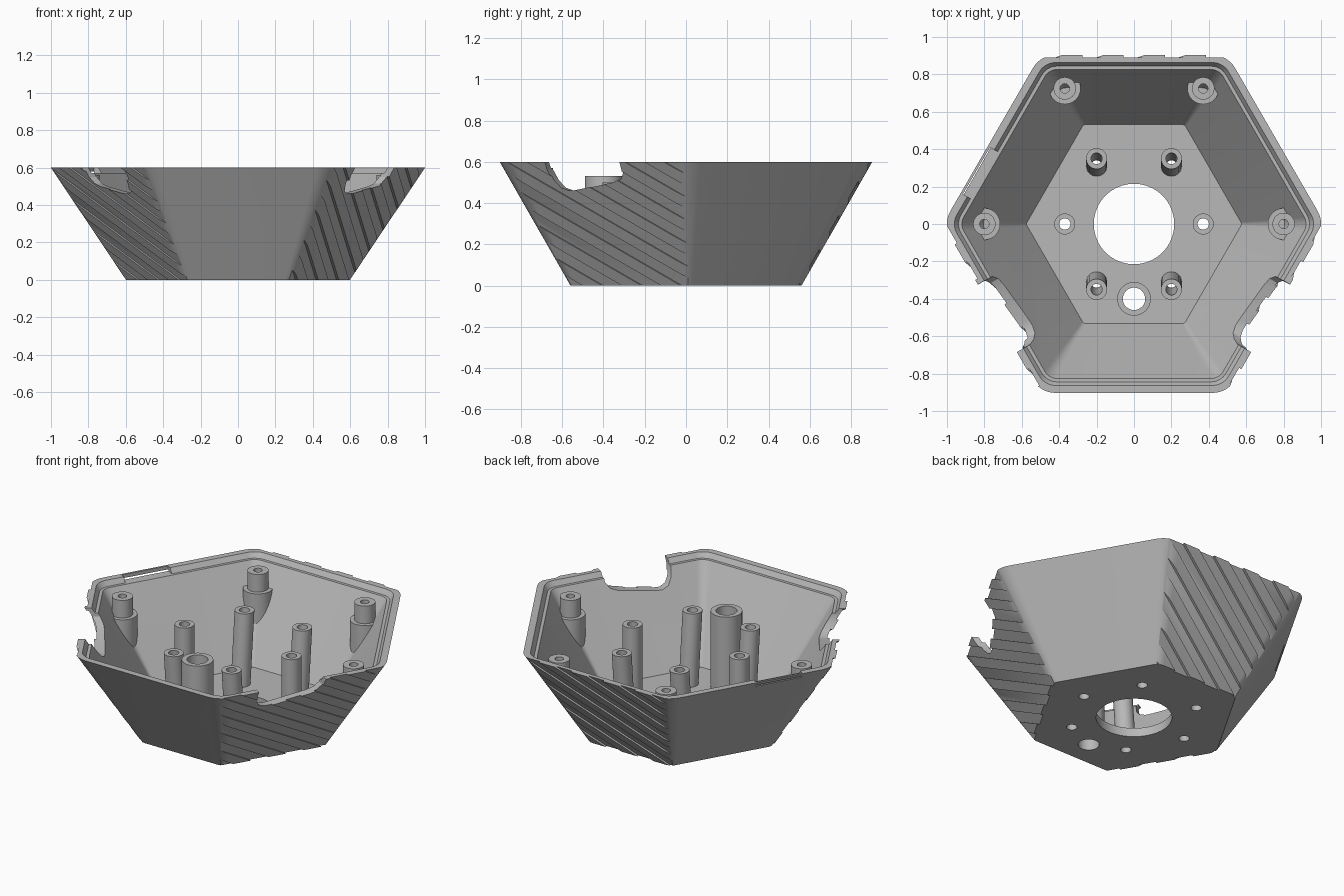
import bpy, bmesh
from math import sin, cos, radians, pi
from mathutils import Vector

if "Cube" in bpy.data.objects:
    bpy.data.objects.remove(bpy.data.objects["Cube"], do_unlink=True)

grey = bpy.data.materials.new("plain grey")
grey.use_nodes = True
grey.diffuse_color = (0.48, 0.48, 0.48, 1)
grey.node_tree.nodes["Principled BSDF"].inputs["Base Color"].default_value = (0.48, 0.48, 0.48, 1)

HEIGHT, FLOOR = 0.6, 0.055
SIDES = [30, 90, 150, 210, 270, 330]


def make(name, bm):
    bmesh.ops.recalc_face_normals(bm, faces=bm.faces[:])
    mesh = bpy.data.meshes.new(name)
    bm.to_mesh(mesh)
    bm.free()
    mesh.materials.append(grey)
    obj = bpy.data.objects.new(name, mesh)
    bpy.context.collection.objects.link(obj)
    return obj


def activate(obj):
    bpy.ops.object.select_all(action='DESELECT')
    obj.select_set(True)
    bpy.context.view_layer.objects.active = obj


def boolean(obj, other, operation='DIFFERENCE', keep=False):
    activate(obj)
    mod = obj.modifiers.new("cut", 'BOOLEAN')
    mod.operation, mod.solver, mod.object = operation, 'EXACT', other
    bpy.ops.object.modifier_apply(modifier=mod.name)
    if not keep:
        bpy.data.objects.remove(other, do_unlink=True)


def smooth(obj):
    activate(obj)
    bpy.ops.object.shade_smooth_by_angle(angle=radians(25))


def apothem(side, z):
    """Distance of a sloping wall from the axis at height z."""
    low, high = (0.56, 0.903) if side in (90, 270) else (0.527, 0.885)
    return low + (high - low) * z / HEIGHT


def ring(bm, inset, z):
    """Rounded hexagon outline at height z."""
    radius = max(0.06 + 0.133 * z - inset, 0.02)
    verts = []
    for side in SIDES:
        a1, a2 = radians(side), radians(side + 60)
        d1 = apothem(side, z) - inset - radius
        d2 = apothem((side + 60) % 360, z) - inset - radius
        det = sin(a2 - a1)
        cx = (d1 * sin(a2) - d2 * sin(a1)) / det
        cy = (d2 * cos(a1) - d1 * cos(a2)) / det
        for i in range(9):
            a = a1 + (a2 - a1) * i / 8
            verts.append(bm.verts.new((cx + radius * cos(a), cy + radius * sin(a), z)))
    return verts


def bridge(bm, lower, upper):
    n = len(lower)
    for i in range(n):
        j = (i + 1) % n
        bm.faces.new((lower[i], lower[j], upper[j], upper[i]))


def shell(name, levels):
    bm = bmesh.new()
    rings = [ring(bm, inset, z) for inset, z in levels]
    for lower, upper in zip(rings, rings[1:]):
        bridge(bm, lower, upper)
    bm.faces.new(rings[0])
    bm.faces.new(rings[-1])
    return make(name, bm)


def prism(bm, side, outline, inner, outer):
    """Block on one wall: outline in (along wall, z), from inner to outer distance."""
    a = radians(side)
    normal, along = Vector((cos(a), sin(a), 0)), Vector((-sin(a), cos(a), 0))
    loops = [[bm.verts.new(normal * dist(z) + along * t + Vector((0, 0, z)))
              for t, z in outline] for dist in (inner, outer)]
    bridge(bm, *loops)
    for loop in loops:
        bm.faces.new(loop)


def revolve(bm, profile, base, top=None, closed=False, segments=32):
    """Turn (radius, z) points about an axis that may lean from base to top."""
    top = top or base
    z0, z1 = min(p[1] for p in profile), max(p[1] for p in profile)
    rings = []
    for r, z in profile:
        c = Vector(base).lerp(Vector(top), (z - z0) / (z1 - z0))
        rings.append([bm.verts.new((c.x + r * cos(2 * pi * i / segments),
                                    c.y + r * sin(2 * pi * i / segments), z))
                      for i in range(segments)])
    for lower, upper in zip(rings, rings[1:]):
        bridge(bm, lower, upper)
    if closed:
        bridge(bm, rings[-1], rings[0])
    else:
        bm.faces.new(rings[0])
        bm.faces.new(rings[-1])


# Tapered hexagonal tray with a stepped rim
tray = shell("tray", [(0, 0), (0, HEIGHT), (0.04, HEIGHT), (0.042, 0.57),
                      (0.06, 0.57), (0.06, FLOOR)])

# Slanted grooves on three alternate walls
SLANT, PITCH, LIMIT = -1.65, 0.22, 0.6
bm = bmesh.new()
for side in (90, 210, 330):
    for n in range(-5, 6):
        left = n * PITCH
        right = left + PITCH / 2
        z_a = max(-0.05, 0.3 + (LIMIT - left) / SLANT)
        z_b = min(0.65, 0.3 + (-LIMIT - left) / SLANT)
        if z_b - z_a < 0.05:
            continue
        outline = [(t + SLANT * (z - 0.3), z) for t, z in
                   ((left, z_a), (right, z_a), (right, z_b), (left, z_b))]
        prism(bm, side, outline, lambda z: apothem(side, z) - 0.014,
              lambda z: apothem(side, z) + 0.06)
boolean(tray, make("groove_cutter", bm))

# Open slots in the two front side walls, and a shallow recess in the rim
SLOT = [(-0.28, 0.65), (-0.28, 0.56), (-0.265, 0.51), (-0.24, 0.475), (-0.2, 0.46),
        (-0.16, 0.462), (0.07, 0.5), (0.11, 0.515), (0.135, 0.55), (0.14, 0.65)]
bm = bmesh.new()
prism(bm, 330, SLOT, lambda z: 0.6, lambda z: 1.1)
prism(bm, 210, [(-t, z) for t, z in SLOT], lambda z: 0.6, lambda z: 1.1)
prism(bm, 150, [(0.03, 0.57), (0.32, 0.57), (0.32, 0.65), (0.03, 0.65)],
      lambda z: 0.8, lambda z: 0.872)
boolean(tray, make("slot_cutter", bm))

# Floor openings
POSTS = {"left_post": ((0.37, 0), (0.37, 0)), "right_post": ((-0.37, 0), (-0.37, 0))}
for x, x_name in ((0.2, "left"), (-0.2, "right")):
    for s, y_name in ((1, "back"), (-1, "front")):
        POSTS[f"{y_name}_{x_name}_post"] = ((x, s * 0.31), (x, s * 0.35))
bm = bmesh.new()
revolve(bm, [(0.215, -0.1), (0.215, 0.2)], (0, 0, 0), segments=64)
revolve(bm, [(0.06, -0.1), (0.06, 0.2)], (0, -0.4, 0))
for base, top in POSTS.values():
    revolve(bm, [(0.03, -0.1), (0.03, 0.2)], (*base, 0))
boolean(tray, make("hole_cutter", bm))
smooth(tray)

# Hollow posts standing on the floor
for name, (base, top) in POSTS.items():
    bm = bmesh.new()
    revolve(bm, [(0.056, 0.04), (0.056, 0.5), (0.03, 0.5), (0.03, 0.04)],
            (*base, 0), (*top, 0), closed=True)
    smooth(make(name, bm))
bm = bmesh.new()
revolve(bm, [(0.09, 0.04), (0.09, 0.53), (0.06, 0.53), (0.06, 0.04)], (0, -0.4, 0), closed=True)
smooth(make("wide_front_post", bm))

# Stepped screw bosses growing out of the corners
hull = shell("boss_hull", [(0.03, 0), (0.03, HEIGHT)])
BOSS = [(0.085, 0.06), (0.085, 0.45), (0.06, 0.45), (0.06, 0.56), (0.025, 0.56), (0.025, 0.4)]
for name, x, y in (("left_boss", 0.8, 0), ("right_boss", -0.8, 0),
                   ("back_left_boss", 0.37, 0.725), ("back_right_boss", -0.37, 0.725)):
    bm = bmesh.new()
    revolve(bm, BOSS, (x, y, 0))
    boss = make(name, bm)
    boolean(boss, hull, 'INTERSECT', keep=True)
    smooth(boss)
bpy.data.objects.remove(hull, do_unlink=True)
